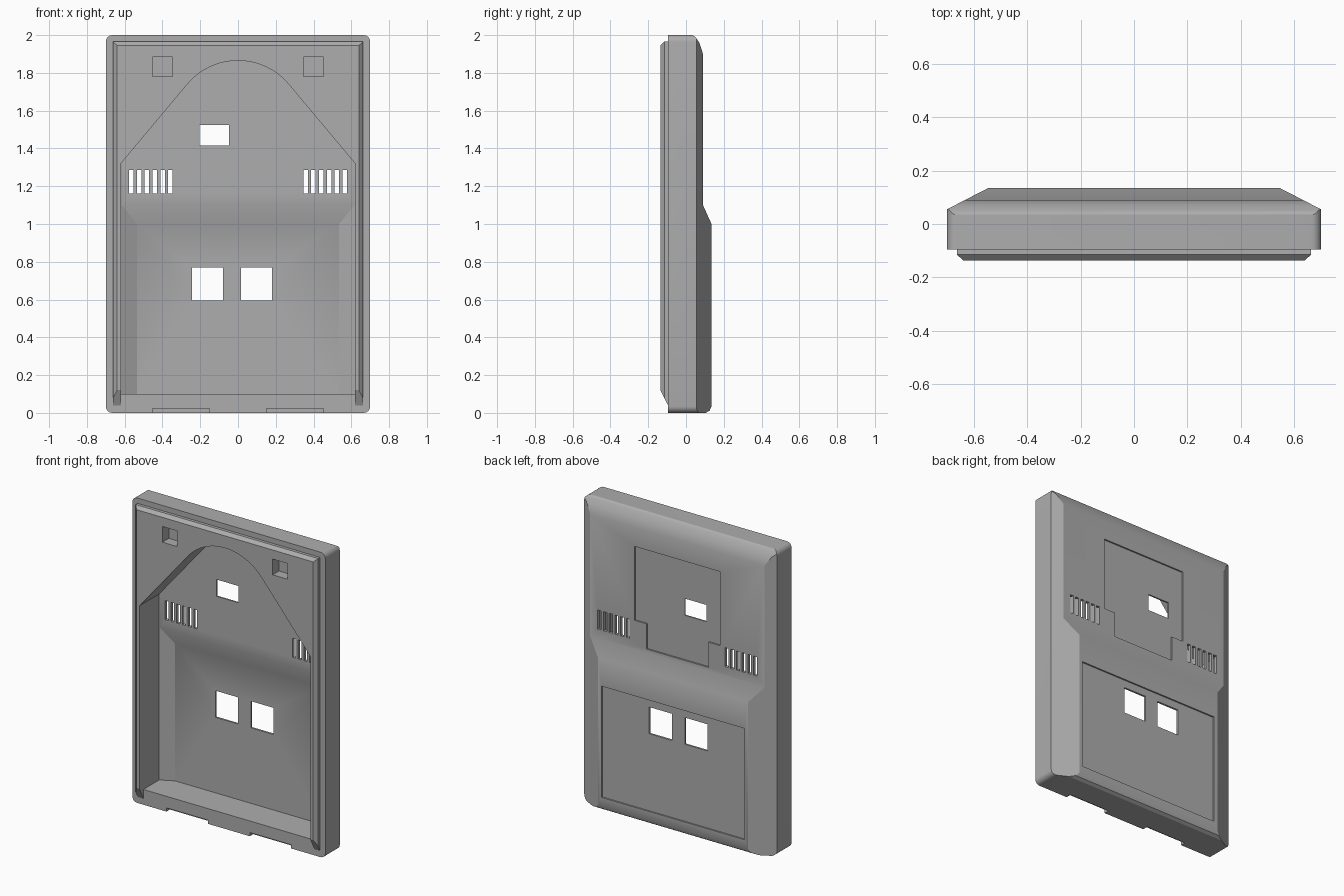
import bpy, bmesh, math
from mathutils import Vector

if "Cube" in bpy.data.objects:
    bpy.data.objects.remove(bpy.data.objects["Cube"], do_unlink=True)

grey = bpy.data.materials.new("plain_grey")
grey.use_nodes = True
color = (0.42, 0.42, 0.42, 1)
grey.diffuse_color = color
grey.node_tree.nodes["Principled BSDF"].inputs["Base Color"].default_value = color


def prism(name, pts, axis, a, b):
    """Extrude a closed 2D outline from a to b along one axis."""
    place = {"x": lambda p, t: (t, p[0], p[1]),
             "y": lambda p, t: (p[0], t, p[1]),
             "z": lambda p, t: (p[0], p[1], t)}[axis]
    bm = bmesh.new()
    face = bm.faces.new([bm.verts.new(place(p, a)) for p in pts])
    ext = bmesh.ops.extrude_face_region(bm, geom=[face])
    verts = [g for g in ext["geom"] if isinstance(g, bmesh.types.BMVert)]
    shift = Vector(place((0, 0), b - a))
    bmesh.ops.translate(bm, verts=verts, vec=shift)
    bmesh.ops.recalc_face_normals(bm, faces=bm.faces)
    mesh = bpy.data.meshes.new(name)
    bm.to_mesh(mesh)
    bm.free()
    mesh.materials.append(grey)
    obj = bpy.data.objects.new(name, mesh)
    bpy.context.collection.objects.link(obj)
    return obj


def box(name, x0, x1, y0, y1, z0, z1):
    return prism(name, [(x0, z0), (x1, z0), (x1, z1), (x0, z1)], "y", y0, y1)


def combine(target, tool, operation):
    """Apply a boolean and discard the tool."""
    mod = target.modifiers.new("cut", "BOOLEAN")
    mod.operation, mod.object, mod.solver = operation, tool, "EXACT"
    bpy.context.view_layer.objects.active = target
    bpy.ops.object.modifier_apply(modifier=mod.name)
    bpy.data.objects.remove(tool, do_unlink=True)


def mirrored(half):
    """Complete an outline whose right half is given."""
    return half + [(-x, v) for x, v in reversed(half)]


def rounded_rect(w, z0, z1, r, steps=6):
    pts = []
    for cx, cz, start in ((w - r, z1 - r, 0), (r - w, z1 - r, 90),
                          (r - w, z0 + r, 180), (w - r, z0 + r, 270)):
        for i in range(steps + 1):
            t = math.radians(start + 90 * i / steps)
            pts.append((cx + r * math.cos(t), cz + r * math.sin(t)))
    return pts


RIM, LIP, BACK, STEP = -0.095, -0.136, 0.135, 0.09

# Outer shell: side profile, tapered section and rounded outline
case = prism("back_cover", [(RIM, 0), (0.105, 0), (0.125, 0.012), (BACK, 0.035),
                            (BACK, 1.0), (STEP, 1.1), (STEP, 1.9), (0.07, 1.96),
                            (0.05, 1.99), (0.035, 2), (RIM, 2)], "x", -0.75, 0.75)
section = mirrored([(0.7, -0.3), (0.7, 0.055), (0.54, 0.1376), (0.54, 0.3)])
combine(case, prism("section", section, "z", -0.1, 2.1), "INTERSECT")
combine(case, prism("outline", rounded_rect(0.7, 0, 2, 0.035), "y", -0.4, 0.4), "INTERSECT")

# Raised front lip with chamfered edges
lip = prism("lip", [(-0.03, 0.04), (RIM, 0.04), (LIP, 0.12), (LIP, 1.945),
                    (-0.115, 1.965), (-0.03, 1.965)], "x", -0.75, 0.75)
lip_section = mirrored([(0.64, LIP - 0.01), (0.64, LIP), (0.662, -0.115), (0.662, 0)])
combine(lip, prism("lip_section", lip_section, "z", -0.1, 2.1), "INTERSECT")
combine(case, lip, "UNION")

# Arched cavity that follows the stepped back
cavity = prism("cavity", [(-0.3, 0.1), (0.112, 0.1), (0.112, 1.0), (0.07, 1.1),
                          (0.07, 1.95), (-0.3, 1.95)], "x", -0.75, 0.75)
inner = mirrored([(0.62, -0.4), (0.62, 0.068), (0.53, 0.1145), (0.53, 0.3)])
combine(cavity, prism("inner", inner, "z", -0.1, 2.1), "INTERSECT")
arch = [(0.7, 0), (0.7, 1.224), (0.62, 1.32)]
for i in range(10):
    t = math.radians(50 * (1 - i / 10))
    arch.append((0.35 * math.sin(t), 1.515 + 0.35 * math.cos(t)))
arch = arch + [(0, 1.865)] + [(-x, z) for x, z in reversed(arch)]
combine(cavity, prism("arch", arch, "y", -0.35, 0.35), "INTERSECT")
combine(case, cavity, "DIFFERENCE")

# Open lower edge of the lip
combine(case, box("lip_gap", -0.62, 0.62, -0.3, RIM, -0.1, 0.11), "DIFFERENCE")

# Shallow recessed panels on the back
combine(case, box("lower_panel", -0.52, 0.52, BACK - 0.01, 0.3, 0.09, 0.82), "DIFFERENCE")
tee = mirrored([(0.225, 1.125), (0.225, 1.29), (0.31, 1.29), (0.31, 1.775)])
combine(case, prism("upper_panel", tee, "y", STEP - 0.01, 0.3), "DIFFERENCE")

# Through windows
for x0, x1, z0, z1 in ((-0.205, -0.047, 1.415, 1.525),
                       (-0.243, -0.08, 0.595, 0.77), (0.015, 0.18, 0.595, 0.77)):
    combine(case, box("window", x0, x1, 0, 0.3, z0, z1), "DIFFERENCE")

for side in (-1, 1):
    # Vent slots
    for i in range(6):
        x = side * (0.358 + 0.0415 * i)
        combine(case, box("vent", x - 0.012, x + 0.012, 0, 0.3, 1.162, 1.287), "DIFFERENCE")
    # Square pockets and bottom latch notches
    x = side * 0.4
    combine(case, box("pocket", x - 0.053, x + 0.053, -0.3, -0.07, 1.782, 1.885), "DIFFERENCE")
    x = side * 0.302
    combine(case, box("notch", x - 0.15, x + 0.15, -0.3, -0.06, -0.1, 0.024), "DIFFERENCE")

bpy.ops.object.select_all(action="DESELECT")
case.select_set(True)
bpy.context.view_layer.objects.active = case
bpy.ops.object.shade_smooth_by_angle(angle=math.radians(25))
